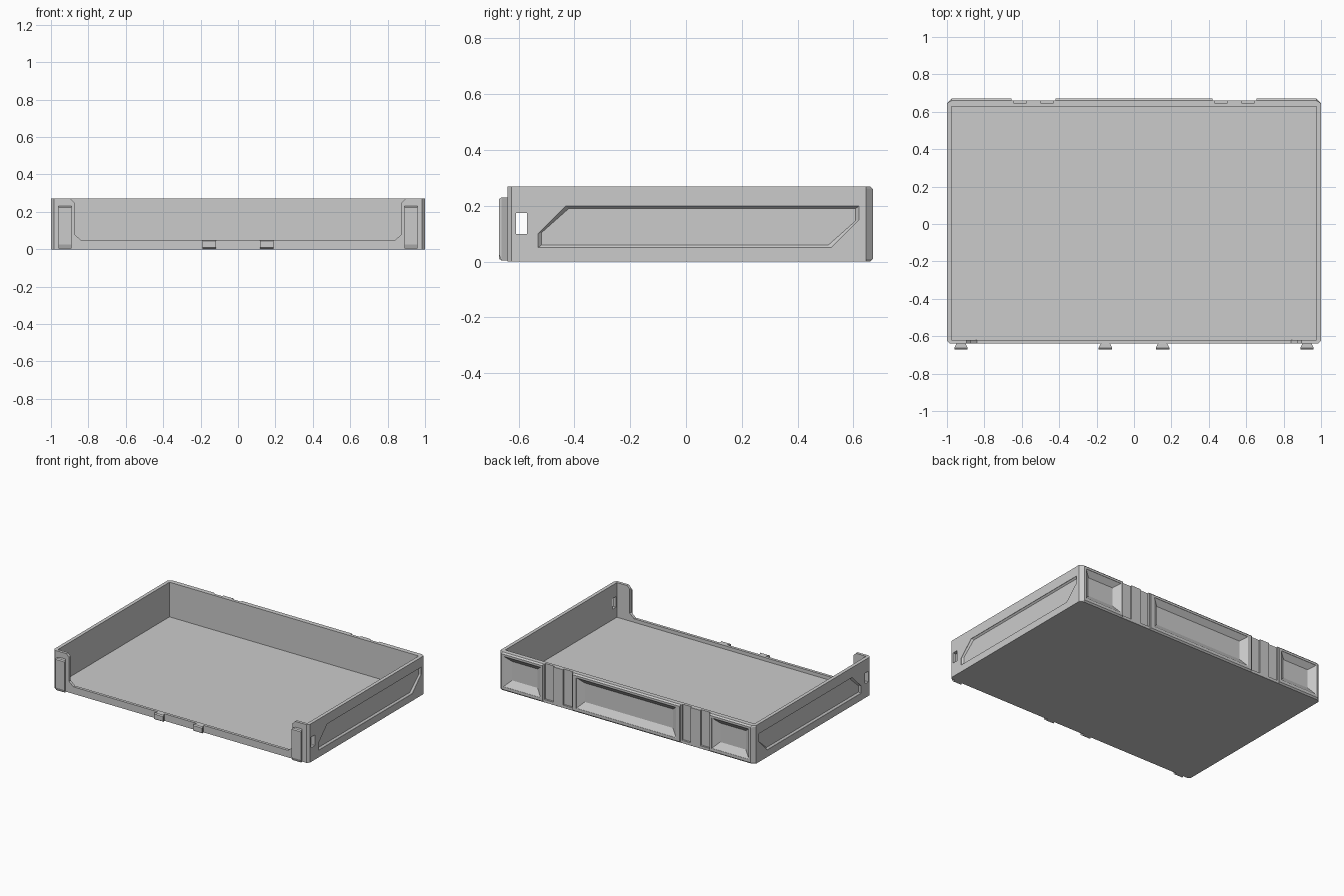
import bpy, bmesh

if "Cube" in bpy.data.objects:
    bpy.data.objects.remove(bpy.data.objects["Cube"])


def loft(name, loops):
    """Closed solid bridging matching point loops, capped at both ends."""
    bm = bmesh.new()
    rings = [[bm.verts.new(p) for p in loop] for loop in loops]
    n = len(rings[0])
    for a, b in zip(rings, rings[1:]):
        for i in range(n):
            j = (i + 1) % n
            bm.faces.new((a[i], a[j], b[j], b[i]))
    bm.faces.new(rings[0][::-1])
    bm.faces.new(rings[-1])
    bmesh.ops.recalc_face_normals(bm, faces=bm.faces)
    mesh = bpy.data.meshes.new(name)
    bm.to_mesh(mesh)
    bm.free()
    obj = bpy.data.objects.new(name, mesh)
    bpy.context.collection.objects.link(obj)
    return obj


def rect_xz(x0, x1, z0, z1, y):
    return [(x0, y, z0), (x1, y, z0), (x1, y, z1), (x0, y, z1)]


def box(name, x0, x1, y0, y1, z0, z1):
    return loft(name, [rect_xz(x0, x1, z0, z1, y) for y in (y0, y1)])


def cut(target, cutter):
    cutter.hide_render = True
    mod = target.modifiers.new("cut", 'BOOLEAN')
    mod.operation = 'DIFFERENCE'
    mod.solver = 'EXACT'
    mod.object = cutter
    bpy.context.view_layer.objects.active = target
    bpy.ops.object.modifier_apply(modifier=mod.name)
    bpy.data.objects.remove(cutter)


def plan(z, back):
    """Tray outline with chamfered corners."""
    f, c, b = -0.64, 0.015, 0.025
    half = [(1 - c, f), (1, f + c), (1, 0.645), (1 - b, back)]
    return [(x, y, z) for x, y in half] + [(-x, y, z) for x, y in half[::-1]]


# Tray shell with chamfered back edges
tray = loft("tray", [plan(0, 0.66), plan(0.01, 0.67), plan(0.26, 0.67), plan(0.27, 0.66)])
cut(tray, box("cavity", -0.975, 0.975, -0.62, 0.627, 0.025, 0.4))

# Low front opening between the corner posts
side = [(0.905, 0.28), (0.875, 0.25), (0.875, 0.08), (0.84, 0.05)]
outline = side + [(-x, z) for x, z in side[::-1]]
cut(tray, loft("opening", [[(x, y, z) for x, z in outline] for y in (-0.7, -0.6)]))


# Tapered pockets in the back wall
def pocket(x0, x1, z0, z1, t=0.045):
    inner = rect_xz(x0 + t, x1 - t, z0 + t, z1 - t * 0.8, 0.638)
    cut(tray, loft("pocket", [rect_xz(x0, x1, z0, z1, 0.70),
                              rect_xz(x0, x1, z0, z1, 0.668), inner]))


pocket(-0.39, 0.39, 0.03, 0.245)

panel = [(-0.53, 0.05), (-0.53, 0.10), (-0.43, 0.20), (0.62, 0.20), (0.62, 0.15), (0.52, 0.05)]
for s in (-1, 1):
    x0, x1 = sorted((s * 0.67, s * 0.96))
    pocket(x0, x1, 0.03, 0.245)

    # Back latch channels: shallow band with two deeper grooves
    a, b = sorted((s * 0.42, s * 0.655))
    cut(tray, box("channel", a, b, 0.661, 0.7, -0.1, 0.4))
    for g0, g1 in ((0.43, 0.50), (0.575, 0.645)):
        a, b = sorted((s * g0, s * g1))
        cut(tray, box("groove", a, b, 0.648, 0.7, 0.02, 0.4))

    # Engraved side panels with sloped borders
    inset = [(0.045 + (y - 0.045) * 0.98, 0.125 + (z - 0.125) * 0.87) for y, z in panel]
    cut(tray, loft("side_panel", [[(s * x, y, z) for y, z in pts]
                                  for x, pts in ((1.03, panel), (0.998, panel), (0.987, inset))]))

    # Small through slots near the front
    a, b = sorted((s * 0.9, s * 1.1))
    cut(tray, box("slot", a, b, -0.61, -0.57, 0.10, 0.175))


# Dovetail tabs on the front face
def dovetail(name, x, top):
    narrow, wide = 0.022, 0.036
    loft(name, [rect_xz(x - narrow, x + narrow, 0.004, top, -0.635),
                rect_xz(x - wide, x + wide, 0.004, top, -0.662),
                rect_xz(x - wide, x + wide, min(0.025, top * 0.2), top - 0.006, -0.67)])


for s in (-1, 1):
    dovetail("corner_tab", s * 0.925, 0.23)
    dovetail("centre_tab", s * 0.153, 0.05)
